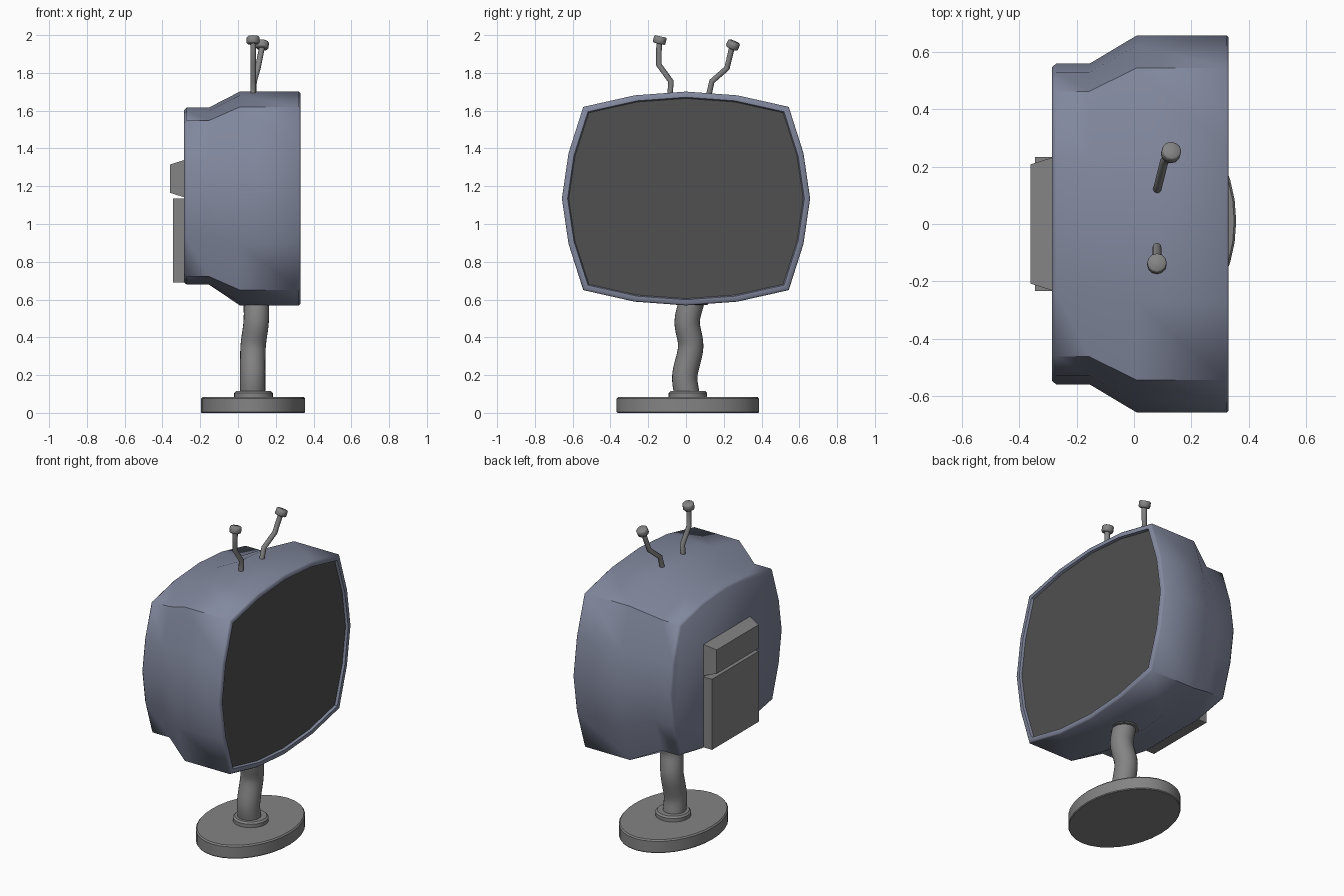
import bpy, bmesh, math
from mathutils import Vector

if "Cube" in bpy.data.objects:
    bpy.data.objects.remove(bpy.data.objects["Cube"])


def material(name, color):
    m = bpy.data.materials.new(name)
    m.diffuse_color = color
    m.use_nodes = True
    m.node_tree.nodes["Principled BSDF"].inputs["Base Color"].default_value = m.diffuse_color
    return m


blue = material("cabinet_blue", (0.225, 0.25, 0.345, 1))
dark = material("screen_dark", (0.08, 0.08, 0.08, 1))
grey = material("dark_grey", (0.23, 0.23, 0.23, 1))


def finish(name, bm, mat, angle):
    bmesh.ops.recalc_face_normals(bm, faces=bm.faces[:])
    me = bpy.data.meshes.new(name)
    bm.to_mesh(me)
    bm.free()
    me.shade_smooth()
    me.set_sharp_from_angle(angle=math.radians(angle))
    ob = bpy.data.objects.new(name, me)
    bpy.context.collection.objects.link(ob)
    me.materials.append(mat)
    return ob


def loft(name, rings, mat=grey, angle=35):
    """Skin a list of closed rings and cap both ends."""
    bm = bmesh.new()
    loops = [[bm.verts.new(p) for p in r] for r in rings]
    n = len(loops[0])
    for a, b in zip(loops, loops[1:]):
        for i in range(n):
            j = (i + 1) % n
            bm.faces.new((a[i], a[j], b[j], b[i]))
    bm.faces.new(loops[0])
    bm.faces.new(loops[-1])
    return finish(name, bm, mat, angle)


def disc(cx, cy, z, rx, ry, n=32):
    return [(cx + rx * math.cos(2 * math.pi * i / n),
             cy + ry * math.sin(2 * math.pi * i / n), z) for i in range(n)]


def smooth_path(pts, steps):
    """Catmull-Rom samples through the points."""
    p = [Vector(q) for q in pts]
    p = [2 * p[0] - p[1]] + p + [2 * p[-1] - p[-2]]
    out = []
    for a, b, c, d in zip(p, p[1:], p[2:], p[3:]):
        for k in range(steps):
            t = k / steps
            out.append(0.5 * (2 * b + (c - a) * t + (2 * a - 5 * b + 4 * c - d) * t * t
                              + (3 * b - a - 3 * c + d) * t ** 3))
    return out + [p[-2]]


def tube(name, pts, r, n):
    rings = []
    for i, p in enumerate(pts):
        d = Vector(pts[min(i + 1, len(pts) - 1)]) - Vector(pts[max(i - 1, 0)])
        q = Vector((0, 0, 1)).rotation_difference(d.normalized())
        rings.append([Vector(p) + q @ Vector(c) for c in disc(0, 0, 0, r, r, n)])
    return loft(name, rings, angle=50)


# Bulged rectangular outline shared by the cabinet and the screen
quarter = [(0.657, 0), (0.622, 0.24), (0.544, 0.485), (0.272, 0.546), (0, 0.566)]
half = quarter + [(-y, z) for y, z in quarter[-2::-1]]
outline = half + [(y, -z) for y, z in half[-2:0:-1]]
CZ = 1.135


def section(x, s, inset=0.0, floor=0.0):
    ky, kz = s - inset / 0.655, s - inset / 0.566
    return [(x, y * ky, max(CZ + z * kz, floor)) for y, z in outline]


# Cabinet with a narrower back, flared middle and recessed front rim
loft("cabinet", [section(-0.285, 0.85, 0.012, 0.69), section(-0.272, 0.85, 0, 0.68),
                 section(-0.155, 0.85, 0, 0.68), section(0.01, 1), section(0.322, 1),
                 section(0.33, 1, 0.007), section(0.33, 1, 0.03),
                 section(0.31, 1, 0.036)], blue, 50)

# Screen panel
loft("screen", [section(0.308, 1, 0.036), section(0.316, 1, 0.036)], dark)


# Back boxes
def back_box(name, x, z0, z1, y, taper):
    def rect(px, t):
        return [(px, -y + t, z0 + t), (px, y - t, z0 + t),
                (px, y - t, z1 - t), (px, -y + t, z1 - t)]
    loft(name, [rect(-0.28, 0), rect(x, taper)])


back_box("back_lower_box", -0.345, 0.69, 1.135, 0.233, 0)
back_box("back_upper_box", -0.36, 1.14, 1.34, 0.233, 0.025)

# Oval foot, collar and top flange
loft("foot", [disc(0.08, 0.01, z, 0.276 - b, 0.377 - b, 32)
              for z, b in ((0, 0.004), (0.005, 0), (0.075, 0), (0.083, 0.007))])
loft("foot_collar", [disc(0.082, 0.01, z, r, r)
                     for z, r in ((0.08, 0.102), (0.105, 0.102), (0.115, 0.092))])
loft("stem_flange", [disc(0.097, 0.03, z, r, r)
                     for z, r in ((0.57, 0.08), (0.575, 0.086), (0.60, 0.086))])

# Wavy stem
tube("stem", smooth_path([(0.078, 0.004, 0.10), (0.078, -0.006, 0.2), (0.08, 0.025, 0.35),
                          (0.096, 0.006, 0.48), (0.097, 0.03, 0.59)], 6), 0.067, 24)

# Bent antennas with tilted caps
antennas = {
    "left": [(0.08, -0.085, 1.67), (0.08, -0.08, 1.755), (0.08, -0.145, 1.845),
             (0.08, -0.142, 1.96)],
    "right": [(0.08, 0.118, 1.67), (0.085, 0.137, 1.755), (0.105, 0.217, 1.825),
              (0.127, 0.243, 1.935)],
}
for side, pts in antennas.items():
    tube(side + "_antenna", pts, 0.015, 12)
    tilt = Vector((0, 0.22, 1)) if side == "left" else Vector((0.15, 0.45, 1))
    q = Vector((0, 0, 1)).rotation_difference(tilt.normalized())
    c = Vector(pts[-1]) + q @ Vector((0, 0, 0.014))
    loft(side + "_antenna_cap", [[c + q @ Vector(p) for p in disc(0, 0, z, r, r, 12)]
                                 for z, r in ((-0.02, 0.029), (-0.015, 0.034),
                                              (0.015, 0.034), (0.02, 0.029))], grey, 80)
